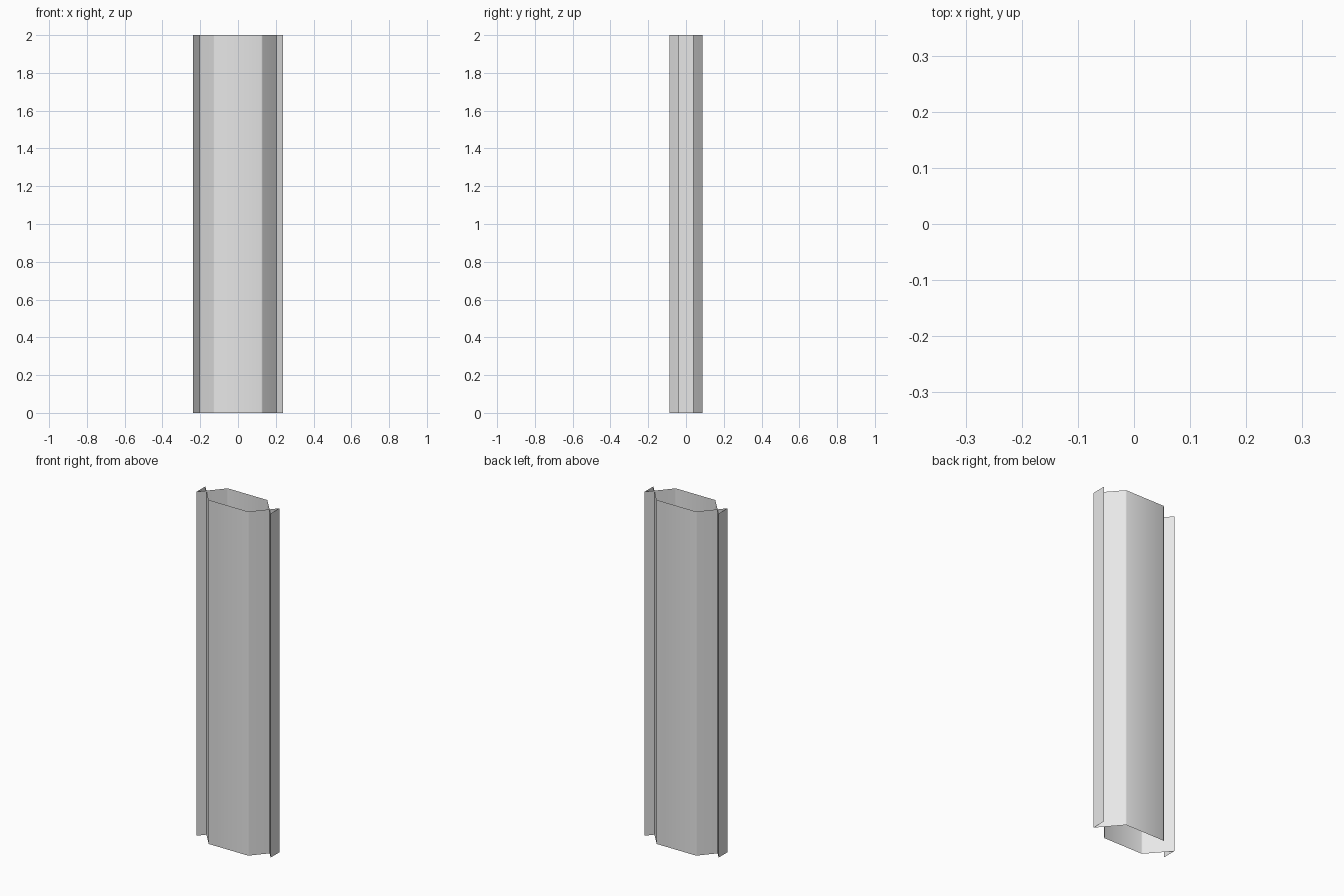
import bpy
import bmesh

if "Cube" in bpy.data.objects:
    bpy.data.objects.remove(bpy.data.objects["Cube"], do_unlink=True)

HEIGHT = 2.0

# Plain grey sheet
grey = bpy.data.materials.new("light grey")
grey.use_nodes = True
grey.diffuse_color = (0.8, 0.8, 0.8, 1)
grey.node_tree.nodes["Principled BSDF"].inputs["Base Color"].default_value = (0.8, 0.8, 0.8, 1)


def sheet_tube(name, outline):
    """Open-ended thin tube from a counter-clockwise outline."""
    bm = bmesh.new()
    low = [bm.verts.new((x, y, 0)) for x, y in outline]
    high = [bm.verts.new((x, y, HEIGHT)) for x, y in outline]
    n = len(outline)
    for i in range(n):
        j = (i + 1) % n
        bm.faces.new((low[i], low[j], high[j], high[i]))
    mesh = bpy.data.meshes.new(name)
    bm.to_mesh(mesh)
    bm.free()
    mesh.materials.append(grey)
    obj = bpy.data.objects.new(name, mesh)
    bpy.context.collection.objects.link(obj)
    return obj


# Six-sided body, with small rounded corners between flat and slanted walls
corner = [(0.130, 0.0845), (0.1275, 0.0868), (0.1235, 0.0882)]
upper = [(0.203, 0)] + corner + [(-x, y) for x, y in reversed(corner)]
lower = [(-x, -y) for x, y in upper]
body = sheet_tube("body_tube", upper + lower)

# Triangular edge flanges, where the slanted walls cross and carry on
for name, side in (("left_flange", 1), ("right_flange", -1)):
    sheet_tube(name, [(side * 0.203, 0),
                      (side * 0.238, -side * 0.0405),
                      (side * 0.238, side * 0.0405)])

# Soft shading over the rounded corners only
bpy.ops.object.select_all(action="DESELECT")
body.select_set(True)
bpy.context.view_layer.objects.active = body
bpy.ops.object.shade_smooth_by_angle(angle=0.6)
